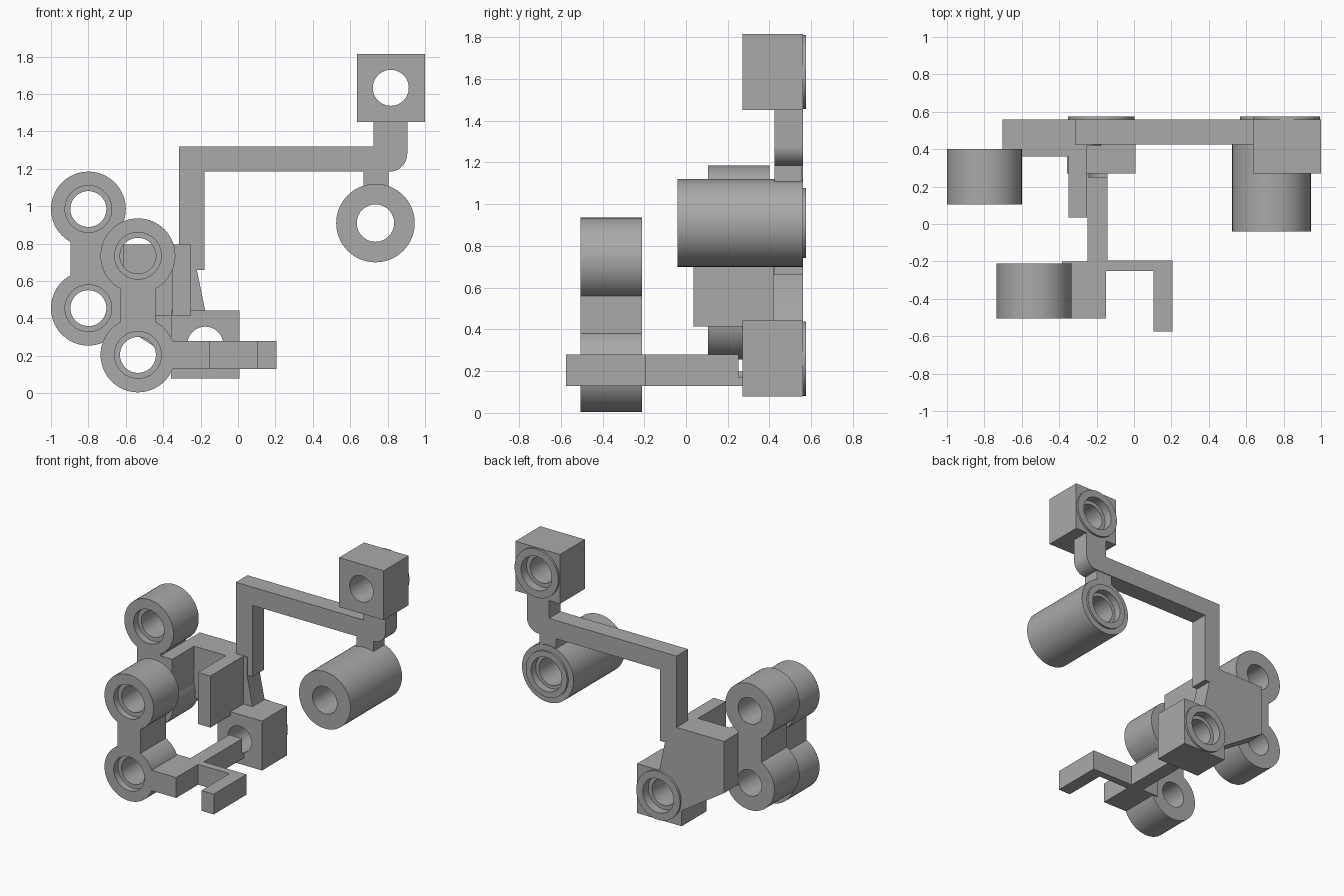
import bpy, bmesh, math
from mathutils import Matrix, Vector

old = bpy.data.objects.get("Cube")
if old:
    bpy.data.objects.remove(old, do_unlink=True)

GREY = (0.40, 0.40, 0.40, 1.0)
mat = bpy.data.materials.new("plain grey")
mat.use_nodes = True
mat.diffuse_color = GREY
bsdf = next(n for n in mat.node_tree.nodes if n.type == 'BSDF_PRINCIPLED')
bsdf.inputs["Base Color"].default_value = GREY
bsdf.inputs["Roughness"].default_value = 0.7
SEGMENTS = 64


def finish(name, bm):
    bmesh.ops.recalc_face_normals(bm, faces=bm.faces)
    mesh = bpy.data.meshes.new(name)
    bm.to_mesh(mesh)
    bm.free()
    mesh.materials.append(mat)
    obj = bpy.data.objects.new(name, mesh)
    bpy.context.collection.objects.link(obj)
    return obj


def box(name, x, y, z):
    bm = bmesh.new()
    size = Matrix.Diagonal((x[1] - x[0], y[1] - y[0], z[1] - z[0], 1))
    centre = Matrix.Translation((sum(x) / 2, sum(y) / 2, sum(z) / 2))
    bmesh.ops.create_cube(bm, size=1, matrix=centre @ size)
    return finish(name, bm)


def slab(name, outline, y):
    """Extrude an x-z outline through the depth range y."""
    bm = bmesh.new()
    face = bm.faces.new([bm.verts.new((px, y[0], pz)) for px, pz in outline])
    out = bmesh.ops.extrude_face_region(bm, geom=[face])
    moved = [v for v in out["geom"] if isinstance(v, bmesh.types.BMVert)]
    bmesh.ops.translate(bm, verts=moved, vec=(0, y[1] - y[0], 0))
    return finish(name, bm)


def lathe(name, cx, cz, profile):
    """Revolve a closed (radius, y) profile around a y-directed axis."""
    bm = bmesh.new()
    rings = []
    for i in range(SEGMENTS):
        a = math.tau * i / SEGMENTS
        rings.append([bm.verts.new((cx + r * math.cos(a), y, cz + r * math.sin(a)))
                      for r, y in profile])
    n = len(profile)
    for i in range(SEGMENTS):
        a, b = rings[i], rings[(i + 1) % SEGMENTS]
        for j in range(n):
            k = (j + 1) % n
            bm.faces.new((a[j], a[k], b[k], b[j]))
    return finish(name, bm)


def bore(obj, cx, cz, radius, y):
    """Drill a round hole along y."""
    bm = bmesh.new()
    place = Matrix.Translation((cx, sum(y) / 2, cz)) @ Matrix.Rotation(math.pi / 2, 4, 'X')
    bmesh.ops.create_cone(bm, cap_ends=True, segments=SEGMENTS, radius1=radius,
                          radius2=radius, depth=y[1] - y[0], matrix=place)
    cutter = finish("bore_cutter", bm)
    cutter.hide_render = True
    mod = obj.modifiers.new("bore", 'BOOLEAN')
    mod.operation, mod.solver, mod.object = 'DIFFERENCE', 'EXACT', cutter
    bpy.context.view_layer.update()
    bpy.ops.object.select_all(action='DESELECT')
    bpy.context.view_layer.objects.active = obj
    obj.select_set(True)
    bpy.ops.object.modifier_apply(modifier=mod.name)
    bpy.data.objects.remove(cutter, do_unlink=True)


HOLE, SEAT, FACE, BACK, LIP = 0.096, 0.125, 0.27, 0.56, 0.575


# Square blocks with a stepped bore and a raised rim behind
def socket_block(name, cx, cz):
    h = 0.182
    block = box(name, (cx - h, cx + h), (FACE, BACK), (cz - h, cz + h))
    bore(block, cx, cz, HOLE, (FACE - 0.1, BACK + 0.1))
    bore(block, cx, cz, SEAT, (BACK - 0.05, BACK + 0.1))
    lathe(name + "_rim", cx, cz, [(SEAT, BACK - 0.005), (0.178, BACK - 0.005),
                                  (0.178, LIP), (SEAT, LIP)])


socket_block("upper_block", 0.817, 1.633)
socket_block("lower_block", -0.175, 0.26)

# Long tube with a raised rim behind
lathe("long_tube", 0.735, 0.91,
      [(0.1, -0.04), (0.21, -0.04), (0.21, BACK), (0.168, BACK), (0.168, LIP),
       (SEAT, LIP), (SEAT, BACK - 0.04), (0.1, BACK - 0.04)])


# Pairs of short tubes joined by a web
def twin_tubes(name, cx, low, high, y):
    for label, cz in (("lower", low), ("upper", high)):
        lathe(f"{name}_{label}_tube", cx, cz,
              [(SEAT, y[0]), (0.2, y[0]), (0.2, y[1]), (HOLE, y[1]),
               (HOLE, y[0] + 0.05), (SEAT, y[0] + 0.05)])
    box(name + "_web", (cx - 0.095, cx + 0.095), y, (low + 0.17, high - 0.17))


twin_tubes("rear", -0.8, 0.455, 0.985, (0.105, 0.4))
twin_tubes("front", -0.535, 0.205, 0.735, (-0.505, -0.21))

# Bent arm from the bracket up to the upper block, with a rounded elbow
R = 0.095
elbow = [(0.905 - R + R * math.sin(t), 1.185 + R - R * math.cos(t))
         for t in (math.pi / 2 * i / 12 for i in range(13))]
slab("bent_arm", [(-0.315, 0.66), (-0.18, 0.66), (-0.18, 1.185)] + elbow +
     [(0.905, 1.455), (0.725, 1.455), (0.725, 1.32), (-0.315, 1.32)], (0.425, BACK))
box("tube_neck", (0.67, 0.805), (0.425, 0.555), (1.08, 1.19))

# Rear plate and the channel bracket in front of it
slab("rear_plate", [(-0.703, 0.795), (-0.703, 0.415), (-0.355, 0.19), (-0.355, 0.44),
                    (-0.175, 0.44), (-0.22, 0.66), (-0.22, 0.795)], (0.42, BACK))
bracket_z = (0.415, 0.795)
box("bracket_back", (-0.703, -0.25), (0.36, 0.425), bracket_z)
box("bracket_prong", (-0.35, -0.25), (0.035, 0.37), bracket_z)
box("bracket_side", (-0.665, -0.61), (0.105, 0.37), bracket_z)
box("bracket_joint", (-0.72, -0.65), (0.105, 0.4), (0.62, 0.795))

# Front hook and the bar back to the lower block
hook_z = (0.13, 0.28)
box("hook_base", (-0.385, -0.15), (-0.505, -0.2), hook_z)
box("hook_cross", (-0.16, 0.205), (-0.25, -0.195), hook_z)
box("hook_prong", (0.105, 0.205), (-0.575, -0.24), hook_z)
bar = box("link_bar", (-0.248, -0.142), (-0.21, FACE), hook_z)
bore(bar, -0.175, 0.26, HOLE, (0.252, BACK))

# Smooth round walls, keep the edges sharp
bpy.ops.object.select_all(action='DESELECT')
for obj in bpy.context.collection.objects:
    if obj.type == 'MESH' and mat.name in obj.data.materials:
        obj.select_set(True)
        bpy.context.view_layer.objects.active = obj
bpy.ops.object.shade_smooth_by_angle(angle=math.radians(30))
